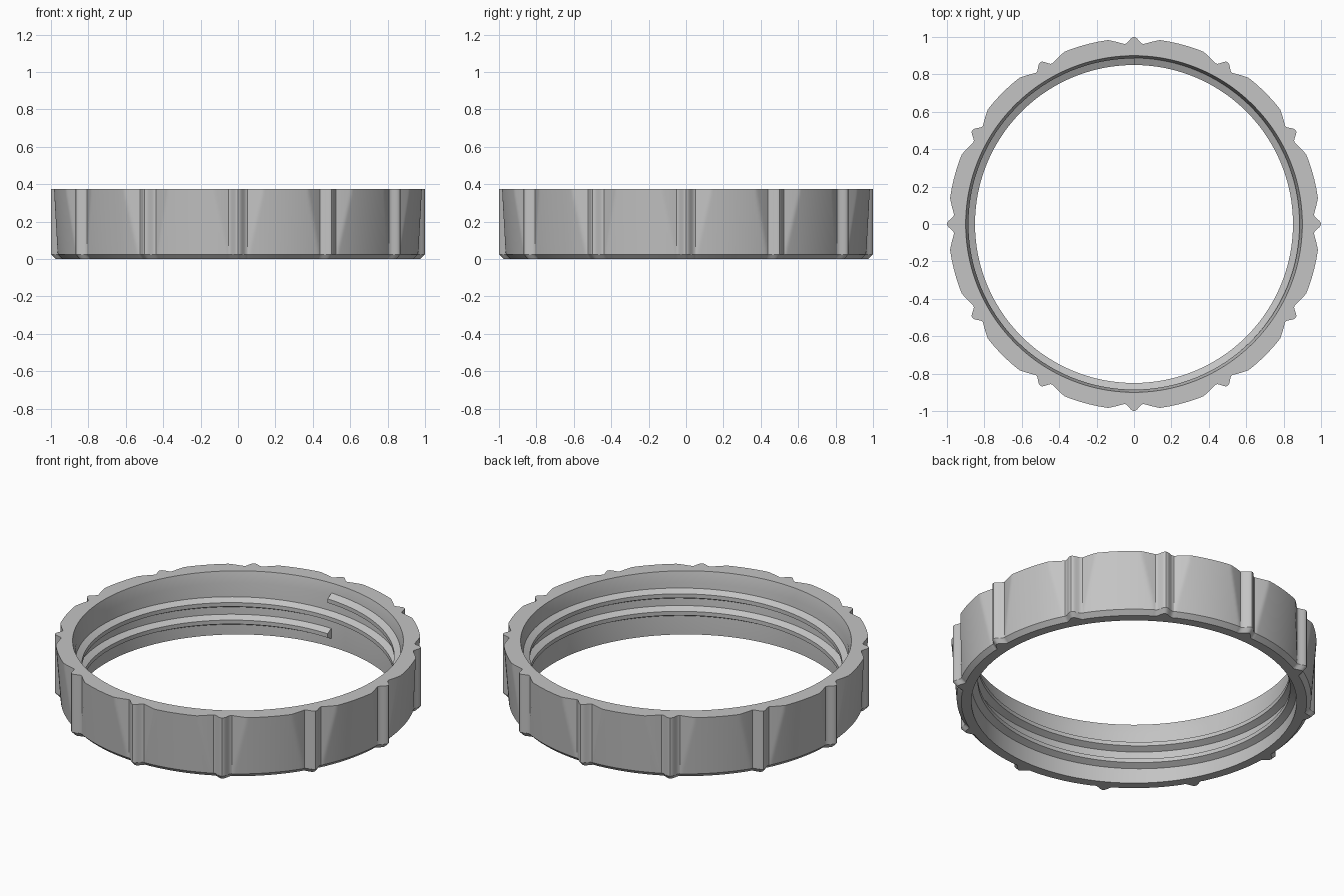
import bpy, bmesh
from math import cos, sin, pi, radians

cube = bpy.data.objects.get("Cube")
if cube:
    bpy.data.objects.remove(cube, do_unlink=True)

HEIGHT, CHAMFER = 0.375, 0.025
RIBS, STEPS = 12, 720
GROOVE = 0.963

grey = bpy.data.materials.new("plain grey")
grey.use_nodes = True
colour = (0.55, 0.55, 0.55, 1)
grey.diffuse_color = colour
grey.node_tree.nodes["Principled BSDF"].inputs["Base Color"].default_value = colour


def finish(name, bm):
    bmesh.ops.recalc_face_normals(bm, faces=bm.faces)
    mesh = bpy.data.meshes.new(name)
    bm.to_mesh(mesh)
    bm.free()
    mesh.materials.append(grey)
    obj = bpy.data.objects.new(name, mesh)
    bpy.context.collection.objects.link(obj)
    bpy.ops.object.select_all(action='DESELECT')
    obj.select_set(True)
    bpy.context.view_layer.objects.active = obj
    bpy.ops.object.shade_smooth_by_angle(angle=radians(30))
    return obj


def point(bm, r, angle, z):
    return bm.verts.new((r * cos(angle), r * sin(angle), z))


def grip_radius(angle, z):
    """Tapered body, scooped beside each rounded rib."""
    pitch = 360 / RIBS
    a = angle * 180 / pi % pitch
    a = min(a, pitch - a)
    if a < 3:
        return GROOVE + (1 - GROOVE) * (1 + cos(pi * a / 3)) / 2
    body = GROOVE + 0.03 * z / HEIGHT
    scoop = GROOVE + 0.03 * (a - 3) / 5
    return min(body, scoop)


# Ring body: each column is a closed section through the wall
bm = bmesh.new()
levels = [CHAMFER + (HEIGHT - CHAMFER) * i / 10 for i in range(11)]
inner = [(0.90, HEIGHT), (0.885, 0.31), (0.885, 0)]
columns = []
for i in range(STEPS):
    a = 2 * pi * i / STEPS
    col = [point(bm, grip_radius(a, CHAMFER) - CHAMFER, a, 0)]
    col += [point(bm, grip_radius(a, z), a, z) for z in levels]
    col += [point(bm, r, a, z) for r, z in inner]
    columns.append(col)
for i, col in enumerate(columns):
    nxt = columns[(i + 1) % STEPS]
    for j in range(len(col)):
        k = (j + 1) % len(col)
        bm.faces.new((col[j], nxt[j], nxt[k], col[k]))
finish("ring_body", bm)

# Internal screw thread: a trapezoid swept along a two-turn helix
bm = bmesh.new()
TURNS, LEAD, START = 2, 0.105, 0.08
profile = [(0.895, 0.036), (0.85, 0.012), (0.85, -0.012), (0.895, -0.036)]
sections = []
for i in range(TURNS * 240 + 1):
    t = i / 240
    a = pi / 2 + 2 * pi * t
    sections.append([point(bm, r, a, START + LEAD * t + dz) for r, dz in profile])
for s, n in zip(sections, sections[1:]):
    for j in range(4):
        k = (j + 1) % 4
        bm.faces.new((s[j], n[j], n[k], s[k]))
bm.faces.new(sections[0])
bm.faces.new(sections[-1])
finish("inner_thread", bm)
